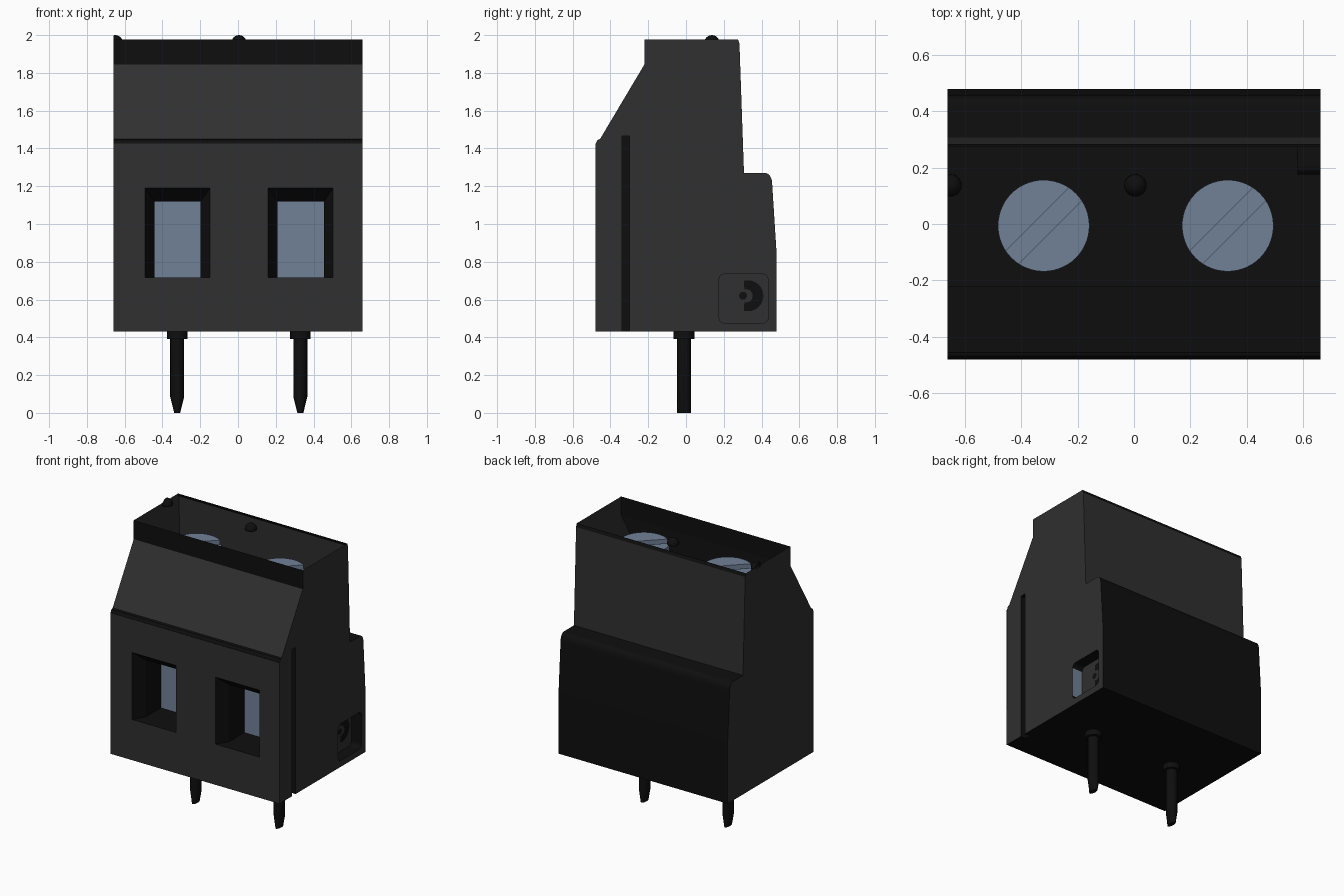
import bpy, bmesh, math
from mathutils import Vector

if "Cube" in bpy.data.objects:
    bpy.data.objects.remove(bpy.data.objects["Cube"])


def material(name, rgb):
    m = bpy.data.materials.new(name)
    m.use_nodes = True
    m.diffuse_color = (*rgb, 1)
    m.node_tree.nodes["Principled BSDF"].inputs["Base Color"].default_value = (*rgb, 1)
    return m


GREY = material("charcoal grey", (0.029, 0.029, 0.029))
BLACK = material("black", (0.0045, 0.0045, 0.0045))
STEEL = material("blue steel", (0.165, 0.22, 0.31))
MATS = [GREY, BLACK, STEEL]
GR, BK, ST = 0, 1, 2


def finish(bm, name, mats, smooth=False):
    bmesh.ops.remove_doubles(bm, verts=bm.verts, dist=0.0005)
    bmesh.ops.recalc_face_normals(bm, faces=bm.faces)
    me = bpy.data.meshes.new(name)
    bm.to_mesh(me)
    bm.free()
    for m in mats:
        me.materials.append(m)
    ob = bpy.data.objects.new(name, me)
    bpy.context.collection.objects.link(ob)
    if smooth:
        bpy.ops.object.select_all(action='DESELECT')
        ob.select_set(True)
        bpy.context.view_layer.objects.active = ob
        bpy.ops.object.shade_smooth_by_angle(angle=math.radians(35))
    return ob


def panel(bm, loops, normal, mat):
    """Flat panel: first loop is the outline, the others are holes."""
    edges = []
    for loop in loops:
        vs = [bm.verts.new(p) for p in loop]
        edges += [bm.edges.new((vs[i - 1], vs[i])) for i in range(len(vs))]
    out = bmesh.ops.triangle_fill(bm, edges=edges, use_beauty=True, normal=normal)
    for f in out["geom"]:
        if isinstance(f, bmesh.types.BMFace):
            f.material_index = mat


def bridge(bm, a, b, mat, closed=True):
    """Strip of quads between two matching loops; mat may be a rule per side."""
    n = len(a)
    for i in range(n if closed else n - 1):
        j = (i + 1) % n
        f = bm.faces.new([bm.verts.new(p) for p in (a[i], a[j], b[j], b[i])])
        f.material_index = mat(i) if callable(mat) else mat


def cap(bm, loop, mat):
    bm.faces.new([bm.verts.new(p) for p in loop]).material_index = mat


def prism(bm, pts, z0, z1):
    lo, hi = [(x, y, z0) for x, y in pts], [(x, y, z1) for x, y in pts]
    bridge(bm, lo, hi, 0)
    cap(bm, lo, 0)
    cap(bm, hi, 0)


W, BASE = 0.66, 0.43
CENTRES = (-0.32, 0.332)

# Side profile (y, z), from the front rim down round to the back rim
front = [(-0.22, 1.978), (-0.22, 1.845), (-0.455, 1.45), (-0.468, 1.445),
         (-0.478, 1.425), (-0.48, BASE)]
shoulder = [(0.42 + 0.036 * math.cos(t), 1.215 + 0.055 * math.sin(t))
            for t in [i * math.pi / 12 for i in range(7)]]
back = [(0.478, BASE), (0.478, 0.87)] + shoulder + \
       [(0.307, 1.27), (0.283, 1.955), (0.275, 1.978)]
notch = [(-0.34, BASE), (-0.34, 1.465), (-0.30, 1.465), (-0.30, BASE)]

bm = bmesh.new()


def side(pts, x):
    return [(x, y, z) for y, z in pts]


# Front: lip and collar band are black, wall with windows is separate
for i in range(4):
    seg = front[i:i + 2]
    bridge(bm, side(seg, -W), side(seg, W), GR if i == 1 else BK, False)

# Back: upper wall grey, ledge and lower wall black
for i in range(len(back) - 1):
    seg = back[i:i + 2]
    bridge(bm, side(seg, -W), side(seg, W), GR if i == len(back) - 3 else BK, False)


# Front wall with two funnel shaped wire openings ending in clamp plates
def rect(x0, x1, z0, z1, y):
    return [(x0, y, z0), (x1, y, z0), (x1, y, z1), (x0, y, z1)]


YF = -0.48
wall = rect(-W, W, BASE, 1.425, YF)
openings = []
for c in CENTRES:
    mouth = rect(c - 0.172, c + 0.172, 0.717, 1.19, YF)
    throat = rect(c - 0.122, c + 0.122, 0.717, 1.12, YF + 0.08)
    end = rect(c - 0.122, c + 0.122, 0.717, 1.12, YF + 0.25)
    openings.append(mouth)
    bridge(bm, mouth, throat, BK)
    bridge(bm, throat, end, BK)
    cap(bm, end, ST)
panel(bm, [wall] + openings, Vector((0, -1, 0)), GR)

# Plain right side
panel(bm, [side(front + back, -W)], Vector((-1, 0, 0)), GR)

# Left side with keyed groove and rounded square socket
socket = []
for cy, cz, a0 in ((0.407, 0.707, 0), (0.203, 0.707, 90), (0.203, 0.503, 180), (0.407, 0.503, 270)):
    for k in range(4):
        a = math.radians(a0 + 30 * k)
        socket.append((cy + 0.028 * math.cos(a), cz + 0.028 * math.sin(a)))
panel(bm, [side(front + notch + back, W), side(socket, W)], Vector((1, 0, 0)), GR)
bridge(bm, side(notch, W), side(notch, W - 0.04), BK, False)
cap(bm, side(notch, W - 0.04), BK)
FLOOR = W - 0.08
bridge(bm, side(socket, W), side(socket, FLOOR),
       lambda i: ST if i == 7 else BK)
cap(bm, side(socket, FLOOR), GR)

# Underside, following the groove
under = [(-W, -0.48), (W, -0.48), (W, -0.34), (W - 0.04, -0.34),
         (W - 0.04, -0.30), (W, -0.30), (W, 0.478), (-W, 0.478)]
panel(bm, [[(x, y, BASE) for x, y in under]], Vector((0, 0, -1)), BK)
finish(bm, "housing", MATS)

# Crescent and centre dot at the bottom of the socket
bm = bmesh.new()
angles = [math.radians(-105 + 15 * k) for k in range(15)]
outer = [(0.328 + 0.082 * math.cos(a), 0.62 + 0.082 * math.sin(a)) for a in angles]
inner = [(0.318 + 0.035 * math.cos(a), 0.62 + 0.035 * math.sin(a)) for a in angles]
bridge(bm, side(outer, FLOOR + 0.003), side(inner, FLOOR + 0.003), 0, False)
finish(bm, "socket_crescent", [BLACK])
bm = bmesh.new()
cap(bm, [(FLOOR + 0.004, 0.302 + 0.021 * math.cos(k * math.pi / 8),
          0.62 + 0.021 * math.sin(k * math.pi / 8)) for k in range(16)], 0)
finish(bm, "socket_dot", [BLACK])


def ring(cx, cy, z, rx, ry, n=16):
    return [(cx + rx * math.cos(2 * math.pi * k / n),
             cy + ry * math.sin(2 * math.pi * k / n), z) for k in range(n)]


for label, c in zip(("right", "left"), CENTRES):
    # Slotted screw head: lower disc plus two raised segments
    bm = bmesh.new()
    R, half, cy, top = 0.162, 0.032, -0.006, 1.82
    prism(bm, [p[:2] for p in ring(c, cy, 0, R, R, 48)], top - 0.12, top - 0.03)
    a0 = math.asin(half / R)
    for turn in (math.pi / 4, math.pi * 5 / 4):
        arc = [turn + a0 + (math.pi - 2 * a0) * k / 24 for k in range(25)]
        prism(bm, [(c + R * math.cos(a), cy + R * math.sin(a)) for a in arc], top - 0.03, top)
    finish(bm, "screw_" + label, [STEEL], True)

    # Solder pin with collar and chisel tip
    bm = bmesh.new()
    levels = [(BASE, 0.055, 0.055), (0.39, 0.055, 0.055), (0.39, 0.037, 0.037),
              (0.085, 0.037, 0.037), (0.0, 0.016, 0.037)]
    rings = [ring(c - 0.002, -0.01, z, rx, ry) for z, rx, ry in levels]
    for a, b in zip(rings, rings[1:]):
        bridge(bm, a, b, 0)
    cap(bm, rings[-1], 0)
    finish(bm, "pin_" + label, [BLACK], True)

# Small domed knobs level with the rim; the outer one is cut flush with the side
for label, x in (("middle", 0.005), ("right", -0.65)):
    bm = bmesh.new()
    bmesh.ops.create_uvsphere(bm, u_segments=20, v_segments=12, radius=0.04)
    for v in bm.verts:
        v.co = Vector((v.co.x + x, v.co.y + 0.137, max(v.co.z, -0.005) + 1.96))
    cut = bmesh.ops.bisect_plane(bm, geom=bm.verts[:] + bm.edges[:] + bm.faces[:],
                                 plane_co=(-W, 0, 0), plane_no=(-1, 0, 0), clear_outer=True)
    rim = [e for e in cut["geom_cut"] if isinstance(e, bmesh.types.BMEdge)]
    if rim:
        bmesh.ops.holes_fill(bm, edges=rim)
    finish(bm, "knob_" + label, [BLACK], True)
